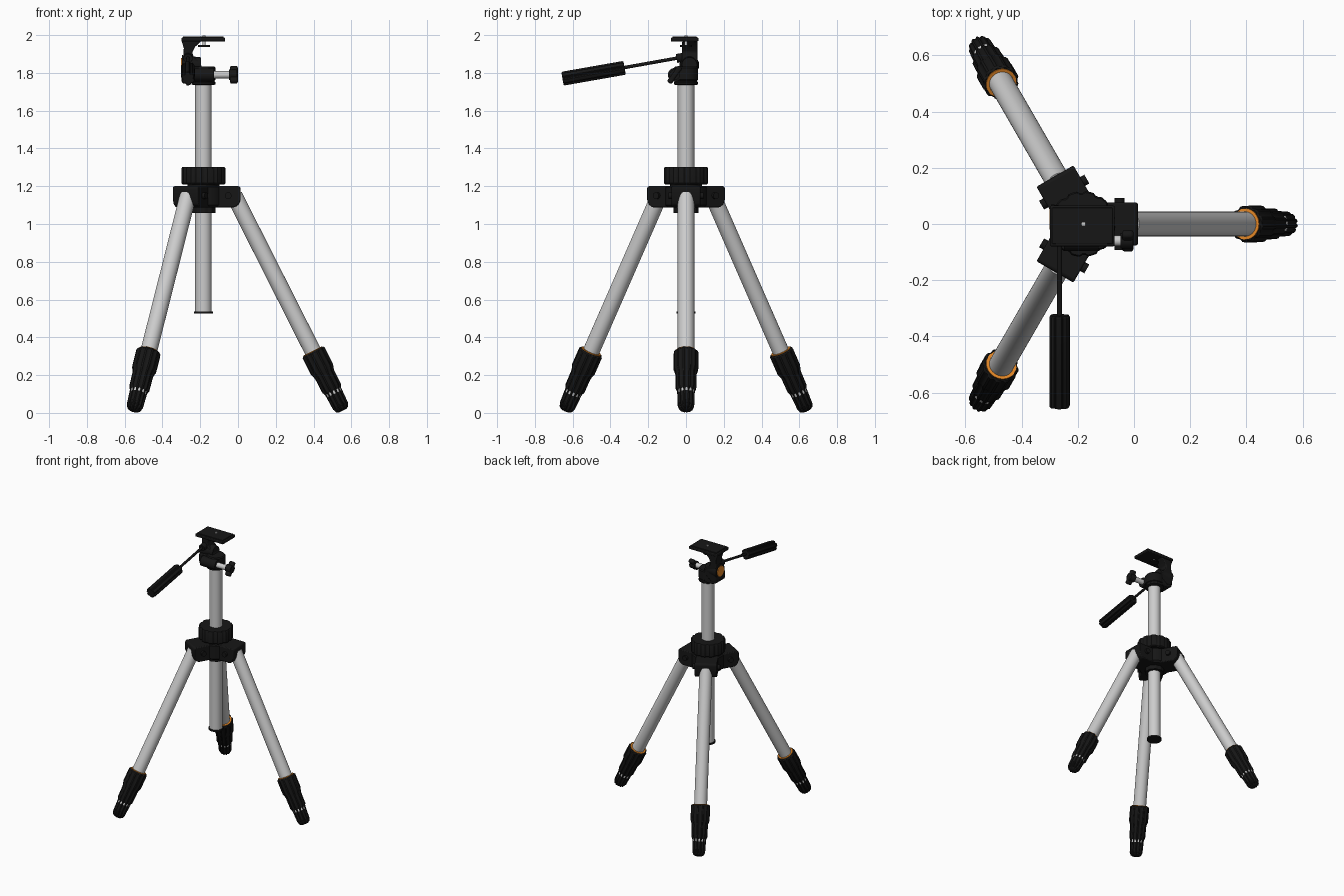
import bpy, bmesh, math
from mathutils import Vector, Matrix

if "Cube" in bpy.data.objects:
    bpy.data.objects.remove(bpy.data.objects["Cube"])

CX = -0.183  # axis of the centre column


def material(name, rgb):
    m = bpy.data.materials.new(name)
    m.diffuse_color = (*rgb, 1)
    m.use_nodes = True
    m.node_tree.nodes["Principled BSDF"].inputs["Base Color"].default_value = m.diffuse_color
    return m


BLACK = material("black_plastic", (0.008, 0.008, 0.008))
ORANGE = material("orange_trim", (0.8, 0.25, 0.02))


def finish(name, bm, mat, bevel=0):
    bmesh.ops.recalc_face_normals(bm, faces=bm.faces)
    me = bpy.data.meshes.new(name)
    bm.to_mesh(me)
    bm.free()
    ob = bpy.data.objects.new(name, me)
    bpy.context.collection.objects.link(ob)
    if mat:
        me.materials.append(mat)
    if bevel:
        b = ob.modifiers.new("bevel", 'BEVEL')
        b.width, b.segments, b.limit_method = bevel, 2, 'ANGLE'
    bpy.ops.object.select_all(action='DESELECT')
    ob.select_set(True)
    bpy.context.view_layer.objects.active = ob
    bpy.ops.object.shade_smooth_by_angle(angle=math.radians(32))
    return ob


def lathe(name, profile, origin, axis=(0, 0, 1), mat=BLACK, segs=32, groove=0.0, pitch=4):
    """Turn (radius, height) points about an axis; groove cuts lengthwise flutes."""
    bm = bmesh.new()
    rings = []
    for r, z in profile:
        ring = []
        for i in range(segs):
            a = math.tau * i / segs
            q = r - groove if groove and i % pitch < pitch / 3 else r
            ring.append(bm.verts.new((q * math.cos(a), q * math.sin(a), z)))
        rings.append(ring)
    for lo, hi in zip(rings, rings[1:]):
        for i in range(segs):
            j = (i + 1) % segs
            bm.faces.new((lo[i], lo[j], hi[j], hi[i]))
    bm.faces.new(rings[0])
    bm.faces.new(rings[-1])
    rot = Vector(axis).to_track_quat('Z', 'Y').to_matrix().to_4x4()
    bm.transform(Matrix.Translation(origin) @ rot)
    return finish(name, bm, mat)


def rod(name, a, b, r, mat=BLACK, segs=32, r2=None, **kw):
    a, b = Vector(a), Vector(b)
    return lathe(name, [(r, 0), (r2 or r, (b - a).length)], a, b - a, mat, segs, **kw)


def prism(name, pts, y0, y1, matrix=Matrix(), bevel=0.006, mat=BLACK):
    """Extrude an x-z outline along y."""
    bm = bmesh.new()
    f = bm.faces.new([bm.verts.new((x, y0, z)) for x, z in pts])
    ext = bmesh.ops.extrude_face_region(bm, geom=[f])
    bmesh.ops.translate(bm, vec=(0, y1 - y0, 0),
                        verts=[v for v in ext["geom"] if isinstance(v, bmesh.types.BMVert)])
    bm.transform(matrix)
    return finish(name, bm, mat, bevel)


def box(name, size, centre, rot=Matrix(), bevel=0.006, mat=BLACK):
    bm = bmesh.new()
    bmesh.ops.create_cube(bm, size=1)
    bm.transform(Matrix.Translation(centre) @ rot @ Matrix.Diagonal((*size, 1)))
    return finish(name, bm, mat, bevel)


# centre column
rod("centre_column", (CX, 0, 0.53), (CX, 0, 1.745), 0.044, None, 40)
rod("column_end_cap", (CX, 0, 0.525), (CX, 0, 0.537), 0.05)

# hub and locking collar
lathe("hub_core", [(0.1, 1.088), (0.112, 1.1), (0.112, 1.195), (0.105, 1.2)], (CX, 0, 0))
rod("lower_collar", (CX, 0, 1.057), (CX, 0, 1.1), 0.066, segs=40, groove=0.004)
rod("collar_neck", (CX, 0, 1.19), (CX, 0, 1.22), 0.085)
lathe("locking_collar", [(0.112, 1.21), (0.117, 1.216), (0.117, 1.294), (0.112, 1.302), (0.06, 1.302)],
      (CX, 0, 0), segs=72, groove=0.007, pitch=6)

# three legs with shoulder, hinge bolt, tube, trim ring and foot
arm = [(0, 1.2), (0.19, 1.2), (0.197, 1.19), (0.197, 1.13), (0.187, 1.103), (0.165, 1.088), (0, 1.088)]
foot = [(0.022, 0), (0.036, 0.008), (0.044, 0.028), (0.047, 0.11), (0.049, 0.118), (0.055, 0.132),
        (0.056, 0.21), (0.058, 0.222), (0.066, 0.245), (0.066, 0.342), (0.06, 0.35)]
for i, label in enumerate(("right", "back_left", "front_left")):
    turn = Matrix.Translation((CX, 0, 0)) @ Matrix.Rotation(math.tau * i / 3, 4, 'Z')
    top = turn @ Vector((0.163, 0, 1.15))
    end = turn @ Vector((0.738, 0, 0.012))
    up = (top - end).normalized()
    prism("shoulder_" + label, arm, -0.076, 0.076, turn, 0.008)
    rod("hinge_bolt_" + label, turn @ Vector((0.131, -0.093, 1.15)),
        turn @ Vector((0.131, 0.093, 1.15)), 0.018, segs=16)
    rod("leg_tube_" + label, end + up * 0.1, top, 0.044, None, 40)
    rod("trim_ring_" + label, end + up * 0.33, end + up * 0.354, 0.055, ORANGE, 40)
    lathe("foot_" + label, foot, end, up, segs=48, groove=0.005)

# pan base of the head
lathe("pan_base", [(0.055, 1.735), (0.064, 1.74), (0.064, 1.75), (0.059, 1.754), (0.059, 1.76),
                   (0.064, 1.764), (0.064, 1.826), (0.058, 1.833)], (CX, 0, 0), segs=40)
prism("base_arm", [(-0.293, 1.765), (-0.26, 1.748), (-0.18, 1.748), (-0.18, 1.828), (-0.293, 1.828)], -0.045, 0.058)

# tilt body, barrel and its coloured cap
prism("tilt_body", [(-0.295, 1.775), (-0.25, 1.765), (-0.185, 1.82), (-0.205, 1.86), (-0.235, 1.885),
                    (-0.242, 1.91), (-0.228, 1.937), (-0.195, 1.968), (-0.298, 1.968),
                    (-0.287, 1.93), (-0.29, 1.88)], -0.02, 0.06)
rod("tilt_barrel", (-0.296, 0.018, 1.842), (-0.195, 0.018, 1.842), 0.052, r2=0.04)
rod("tilt_cap", (-0.301, 0.018, 1.842), (-0.28, 0.018, 1.842), 0.038, ORANGE)

# camera plate and screw
box("camera_plate", (0.23, 0.145, 0.022), (-0.184, -0.007, 1.976), bevel=0.005)
box("plate_pad", (0.215, 0.13, 0.012), (-0.184, -0.007, 1.986), bevel=0.003)
rod("screw_wheel", (-0.18, 0, 1.938), (-0.18, 0, 1.947), 0.032, segs=24)
rod("camera_screw", (-0.18, 0, 1.938), (-0.18, 0, 1.999), 0.008, None, 16)

# clamp and wing knob
rod("knob_shaft", (-0.15, -0.06, 1.79), (-0.035, -0.06, 1.79), 0.019, None, 24)
rod("clamp_boss", (-0.25, -0.06, 1.79), (-0.126, -0.06, 1.79), 0.036, segs=24)
rod("knob_core", (-0.048, -0.06, 1.79), (-0.004, -0.06, 1.79), 0.028, segs=24)
box("knob_wing", (0.042, 0.03, 0.104), (-0.022, -0.06, 1.79), Matrix.Rotation(math.radians(-35), 4, 'X'), 0.01)

# pan handle
rod("handle_boss", (-0.265, 0, 1.885), (-0.265, -0.05, 1.876), 0.024, segs=24)
rod("handle_rod", (-0.265, -0.02, 1.883), (-0.265, -0.35, 1.824), 0.009, segs=16)
start, stop = Vector((-0.265, -0.325, 1.827)), Vector((-0.265, -0.655, 1.769))
lathe("handle_grip", [(0.033, 0), (0.037, 0.006), (0.037, 0.327), (0.033, 0.334)],
      start, stop - start, segs=36, groove=0.006, pitch=6)
